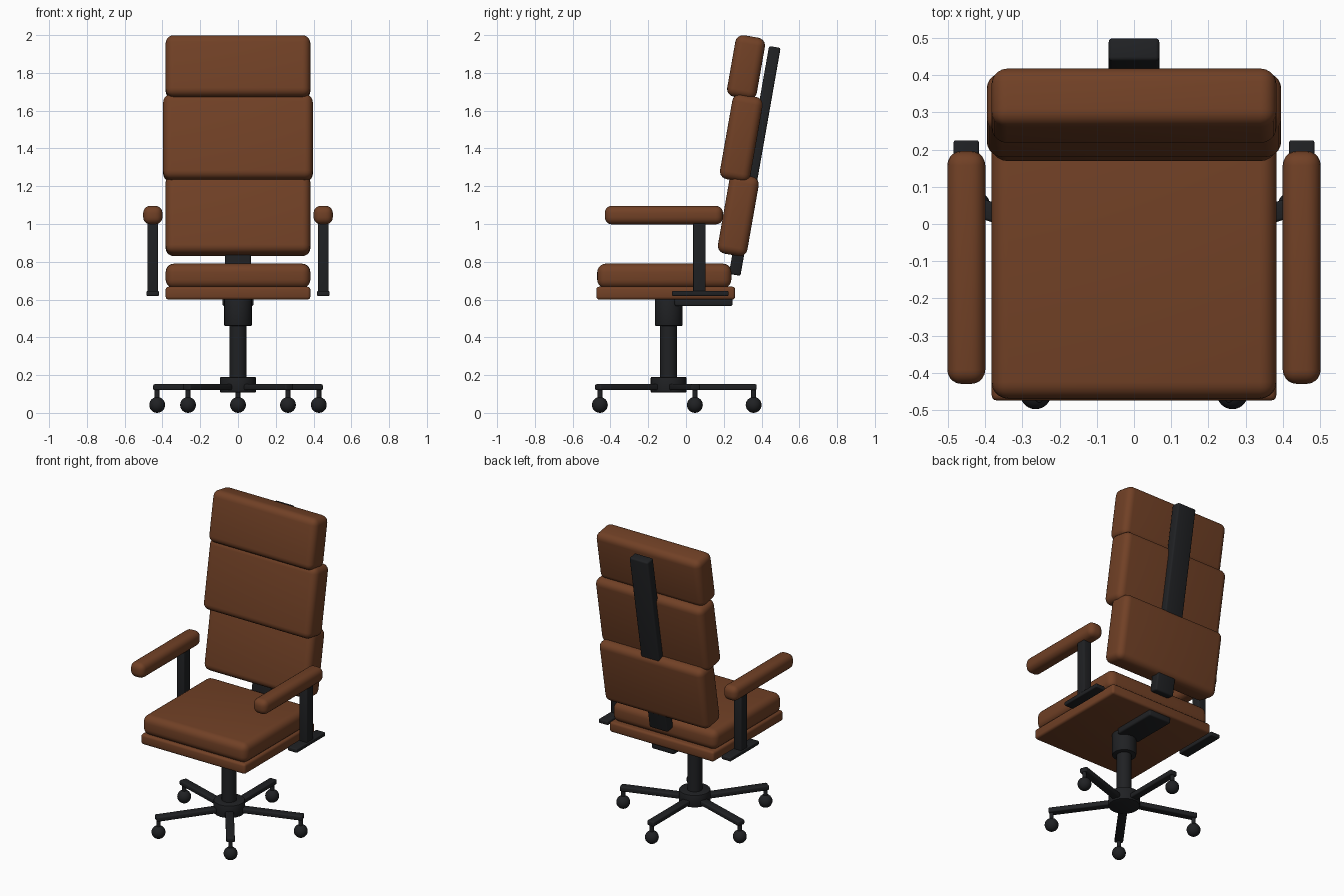
import bpy, math

if "Cube" in bpy.data.objects:
    bpy.data.objects.remove(bpy.data.objects["Cube"])

def material(name, rgb):
    m = bpy.data.materials.new(name)
    m.diffuse_color = (*rgb, 1)
    m.use_nodes = True
    m.node_tree.nodes["Principled BSDF"].inputs["Base Color"].default_value = m.diffuse_color
    return m

LEATHER = material("brown_leather", (0.165, 0.052, 0.019))
BLACK = material("black_metal", (0.014, 0.015, 0.017))
TILT = math.radians(-10)
BASE_Y = -0.092

def finish(ob, name, mat, bevel=0, segments=3):
    ob.name = ob.data.name = name
    ob.data.materials.append(mat)
    if bevel:
        mod = ob.modifiers.new("bevel", 'BEVEL')
        mod.width, mod.segments = bevel, segments
        mod.limit_method = 'ANGLE'
        bpy.context.view_layer.objects.active = ob
        bpy.ops.object.modifier_apply(modifier=mod.name)
    bpy.ops.object.shade_smooth_by_angle(angle=math.radians(35))
    return ob

def box(name, centre, size, mat, bevel, rot=(0, 0, 0), segments=3):
    bpy.ops.mesh.primitive_cube_add(size=1, location=centre, rotation=rot)
    ob = bpy.context.object
    ob.scale = size
    bpy.ops.object.transform_apply(location=False, rotation=False, scale=True)
    return finish(ob, name, mat, bevel, segments)

def span(name, lo, hi, mat, bevel, segments=3):
    centre = [(a + b) / 2 for a, b in zip(lo, hi)]
    size = [b - a for a, b in zip(lo, hi)]
    return box(name, centre, size, mat, bevel, segments=segments)

def cylinder(name, x, y, z0, z1, r, mat, bevel=0, sides=32):
    bpy.ops.mesh.primitive_cylinder_add(vertices=sides, radius=r, depth=z1 - z0,
                                        location=(x, y, (z0 + z1) / 2))
    return finish(bpy.context.object, name, mat, bevel, 2)

# Seat
span("seat_cushion", (-0.383, -0.47, 0.66), (0.383, 0.24, 0.79), LEATHER, 0.045, 5)
span("seat_base", (-0.383, -0.475, 0.60), (0.383, 0.26, 0.668), LEATHER, 0.015)

# Tilted backrest cushions and the spine behind them
for name, y, z, width, thick, height in (
        ("lower_back_cushion", 0.277, 1.047, 0.766, 0.158, 0.427),
        ("middle_back_cushion", 0.293, 1.455, 0.792, 0.163, 0.456),
        ("head_cushion", 0.318, 1.83, 0.766, 0.159, 0.33)):
    box(name, (0, y, z), (width, thick, height), LEATHER, 0.042, (TILT, 0, 0), 5)
box("back_spine", (0, 0.364, 1.334), (0.136, 0.062, 1.225), BLACK, 0.01, (TILT, 0, 0))

# Armrests
for side, s in (("left", -1), ("right", 1)):
    box(side + "_arm_pad", (s * 0.451, -0.117, 1.047), (0.102, 0.626, 0.098), LEATHER, 0.038, segments=5)
    box(side + "_arm_post", (s * 0.451, 0.071, 0.82), (0.056, 0.066, 0.39), BLACK, 0.006)
    box(side + "_arm_plate", (s * 0.451, 0.075, 0.632), (0.068, 0.30, 0.026), BLACK, 0.006)

# Tilt mechanism and gas column
span("tilt_plate", (-0.082, -0.06, 0.565), (0.082, 0.246, 0.61), BLACK, 0.01)
cylinder("column_housing", 0, BASE_Y, 0.46, 0.61, 0.073, BLACK, 0.006)
cylinder("gas_column", 0, BASE_Y, 0.15, 0.48, 0.045, BLACK)
cylinder("base_hub", 0, BASE_Y, 0.108, 0.19, 0.095, BLACK, 0.006)

# Five-star base with ball casters
for i in range(5):
    a = math.radians(90 + 72 * i)
    c, s = math.cos(a), math.sin(a)
    box(f"base_leg_{i + 1}", (c * 0.233, BASE_Y + s * 0.233, 0.136),
        (0.466, 0.052, 0.032), BLACK, 0.008, (0, 0, a))
    x, y = c * 0.45, BASE_Y + s * 0.45
    cylinder(f"caster_stem_{i + 1}", x, y, 0.07, 0.13, 0.013, BLACK, sides=16)
    bpy.ops.mesh.primitive_uv_sphere_add(segments=24, ring_count=12, radius=0.042,
                                         location=(x, y, 0.042))
    finish(bpy.context.object, f"caster_{i + 1}", BLACK)
